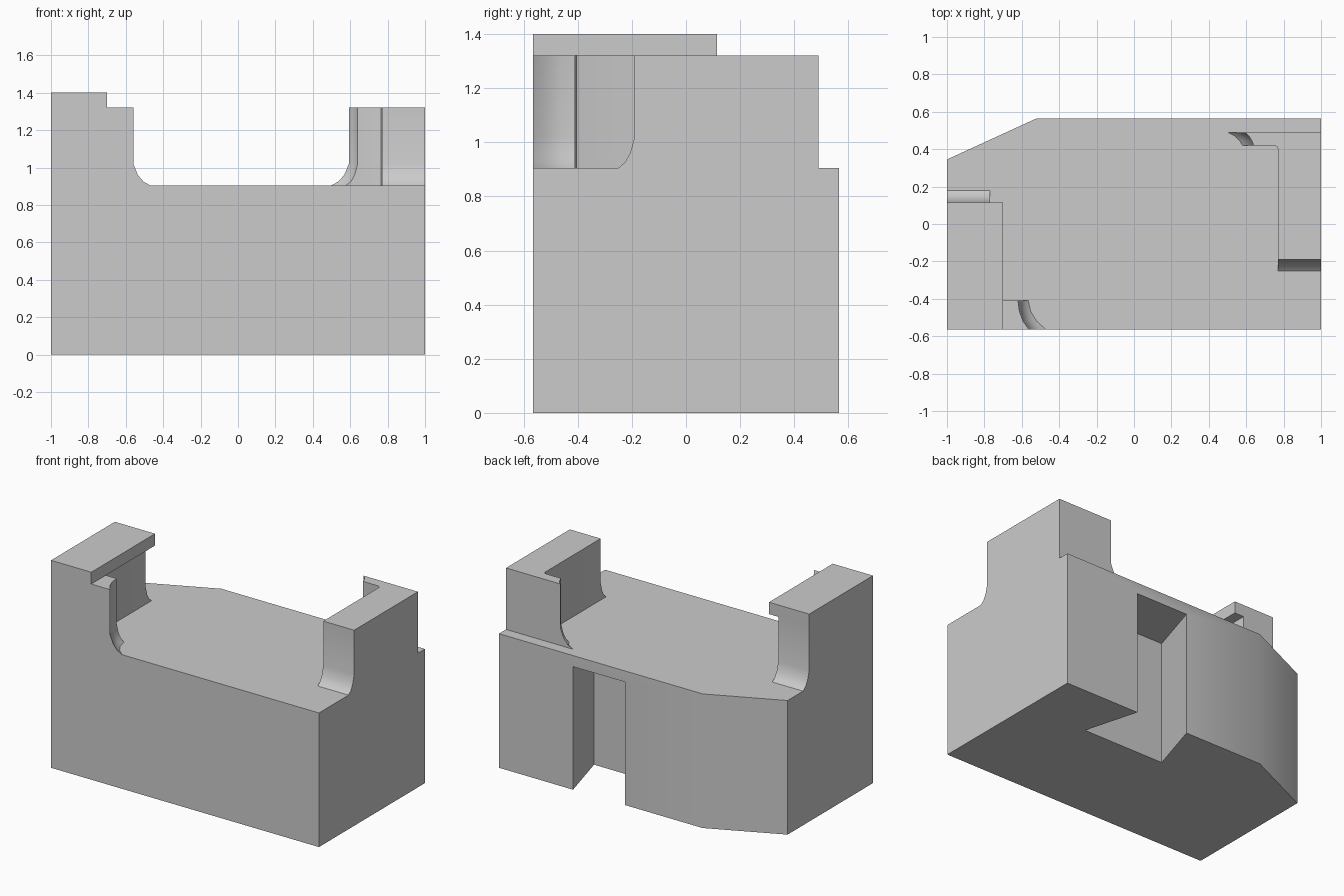
import bpy, bmesh, math

cube = bpy.data.objects.get("Cube")
if cube:
    bpy.data.objects.remove(cube, do_unlink=True)

GREY = (0.6, 0.6, 0.6, 1)
mat = bpy.data.materials.new("plain grey")
mat.use_nodes = True
mat.diffuse_color = GREY
mat.node_tree.nodes["Principled BSDF"].inputs["Base Color"].default_value = GREY

BASE, WALL, TOP, BACK = 0.905, 1.32, 1.4, 0.565


def loft(name, rings, open_bottom=False):
    """Skin a stack of equal-length rings of 3D points."""
    bm = bmesh.new()
    stack = [[bm.verts.new(p) for p in ring] for ring in rings]
    n = len(stack[0])
    bottom = bm.faces.new(stack[0])
    bm.faces.new(stack[-1])
    for low, high in zip(stack, stack[1:]):
        for i in range(n):
            j = (i + 1) % n
            bm.faces.new((low[i], low[j], high[j], high[i]))
    bmesh.ops.recalc_face_normals(bm, faces=bm.faces[:])
    if open_bottom:
        bmesh.ops.delete(bm, geom=[bottom], context='FACES_ONLY')
    mesh = bpy.data.meshes.new(name)
    bm.to_mesh(mesh)
    bm.free()
    mesh.materials.append(mat)
    ob = bpy.data.objects.new(name, mesh)
    bpy.context.collection.objects.link(ob)
    return ob


def prism(name, outline, z0, z1):
    return loft(name, [[(x, y, z) for x, y in outline] for z in (z0, z1)])


def activate(ob):
    bpy.ops.object.select_all(action='DESELECT')
    ob.select_set(True)
    bpy.context.view_layer.objects.active = ob


def flared_wall(name, outline):
    """L-shaped wall; each point is x, y and its outward flare at the foot."""
    levels = [(BASE, 1), (0.925, 0.6), (0.96, 0.27), (1.02, 0), (WALL, 0)]
    return loft(name, [[(x + dx * f, y + dy * f, z) for x, y, dx, dy in outline]
                       for z, f in levels], open_bottom=True)


# Base block with one chamfered corner
block = prism("base_block", [(-1, -BACK), (1, -BACK), (1, BACK),
                             (-0.52, BACK), (-1, 0.345)], 0, BASE)

# Dovetail slot in the back, closed at the top (sides continue past the face)
cutter = prism("slot_cutter", [(-0.055, 0.195), (0.55, 0.195),
                               (0.42, 0.665), (0.09, 0.665)], -0.1, 0.83)
# widen the cutter so the mouth has the right width at the back face
for v in cutter.data.vertices:
    if v.co.y > 0.5:
        v.co.x = 0.42 if v.co.x > 0.25 else 0.09
cutter.hide_render = True
activate(block)
cut = block.modifiers.new("dovetail", 'BOOLEAN')
cut.operation = 'DIFFERENCE'
cut.solver = 'EXACT'
cut.object = cutter
bpy.ops.object.modifier_apply(modifier=cut.name)
bpy.data.objects.remove(cutter, do_unlink=True)

# Back corner wall on the +x side
back_wall = flared_wall("back_corner_wall", [
    (1, 0.49, 0, 0), (1, -0.19, 0, -0.06), (0.77, -0.19, 0, -0.06),
    (0.77, 0.4, 0, 0), (0.764, 0.414, 0, 0), (0.75, 0.42, 0, 0),
    (0.64, 0.42, -0.06, 0), (0.63, 0.445, -0.065, 0),
    (0.615, 0.47, -0.075, 0), (0.593, 0.49, -0.093, 0)])

# Front corner wall on the -x side
front_wall = flared_wall("front_corner_wall", [
    (-1, -BACK, 0, 0), (-1, 0.115, 0, 0.065), (-0.77, 0.115, 0, 0.065),
    (-0.77, -0.39, 0, 0), (-0.764, -0.404, 0, 0), (-0.75, -0.41, 0, 0),
    (-0.62, -0.41, 0.055, 0), (-0.613, -0.465, 0.06, 0),
    (-0.593, -0.52, 0.073, 0), (-0.56, -BACK, 0.09, 0)])

# Overhanging cap on the front corner wall
cap = prism("wall_cap", [(-1, -BACK), (-0.7, -BACK), (-0.7, 0.115), (-1, 0.115)],
            WALL, TOP)

for ob in (block, back_wall, front_wall, cap):
    activate(ob)
    bpy.ops.object.shade_smooth_by_angle(angle=math.radians(30))
